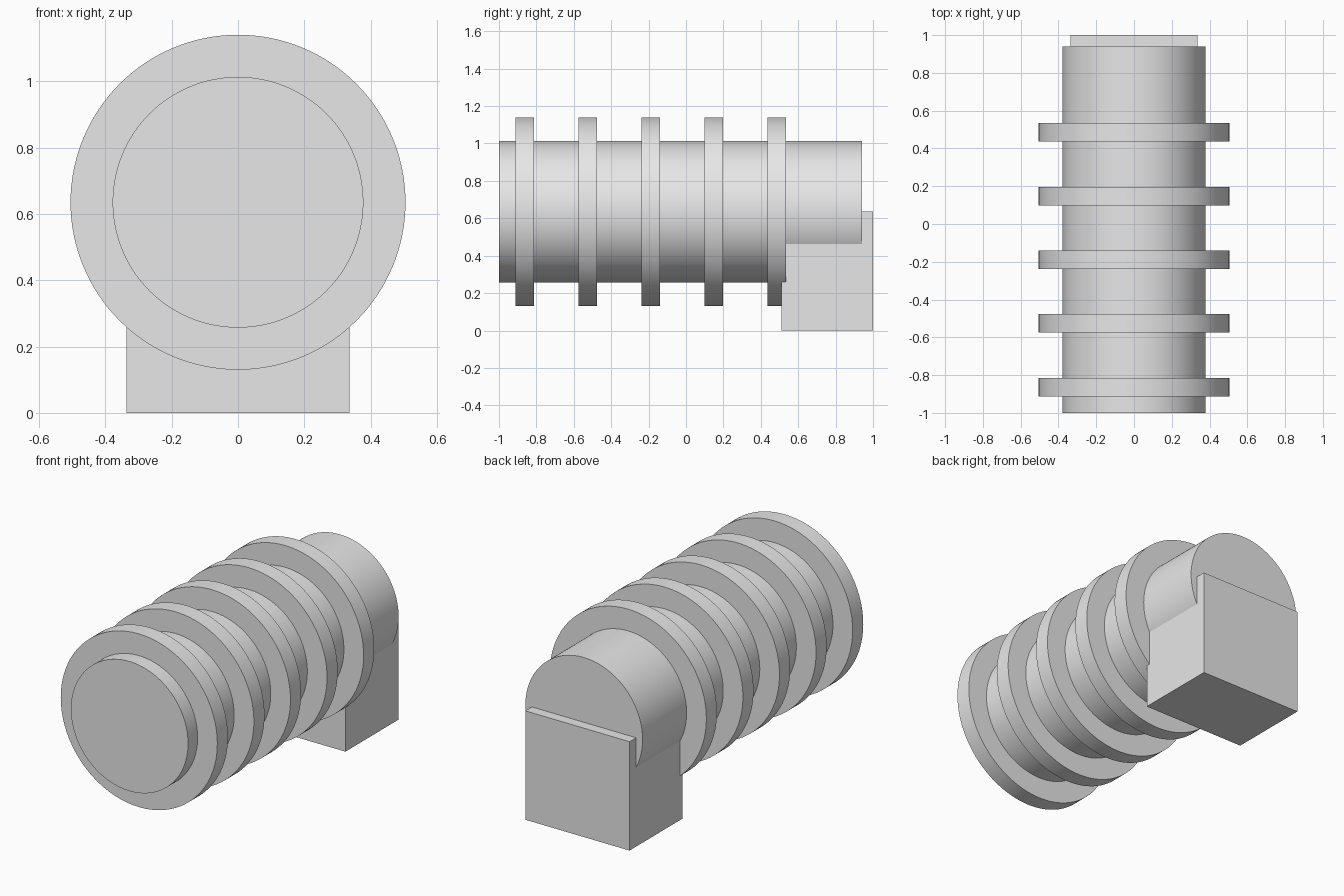
import bpy
import math

if "Cube" in bpy.data.objects:
    bpy.data.objects.remove(bpy.data.objects["Cube"], do_unlink=True)

AXIS_Z = 0.635
GREY = (0.8, 0.8, 0.8, 1.0)

mat = bpy.data.materials.new("light_grey")
mat.use_nodes = True
mat.diffuse_color = GREY
mat.node_tree.nodes["Principled BSDF"].inputs["Base Color"].default_value = GREY


def finish(name):
    obj = bpy.context.object
    obj.name = name
    obj.data.materials.append(mat)
    bpy.ops.object.transform_apply(location=False, rotation=True, scale=True)
    return obj


def disc(name, radius, y_front, y_back):
    """Round part lying along the y axis."""
    bpy.ops.mesh.primitive_cylinder_add(
        vertices=128, radius=radius, depth=y_back - y_front,
        location=(0, (y_front + y_back) / 2, AXIS_Z),
        rotation=(math.pi / 2, 0, 0))
    obj = finish(name)
    bpy.ops.object.shade_smooth_by_angle(angle=math.radians(30))
    return obj


# Main round shaft
disc("shaft", 0.378, -1.0, 0.94)

# Five evenly spaced flanges
for i in range(5):
    y = -0.863 + i * 0.337
    disc(f"flange_{i + 1}", 0.505, y - 0.049, y + 0.049)

# Square foot under the back end
bpy.ops.mesh.primitive_cube_add(size=1, location=(0, 0.755, AXIS_Z / 2))
bpy.context.object.scale = (0.672, 0.49, AXIS_Z)
finish("foot_block")
